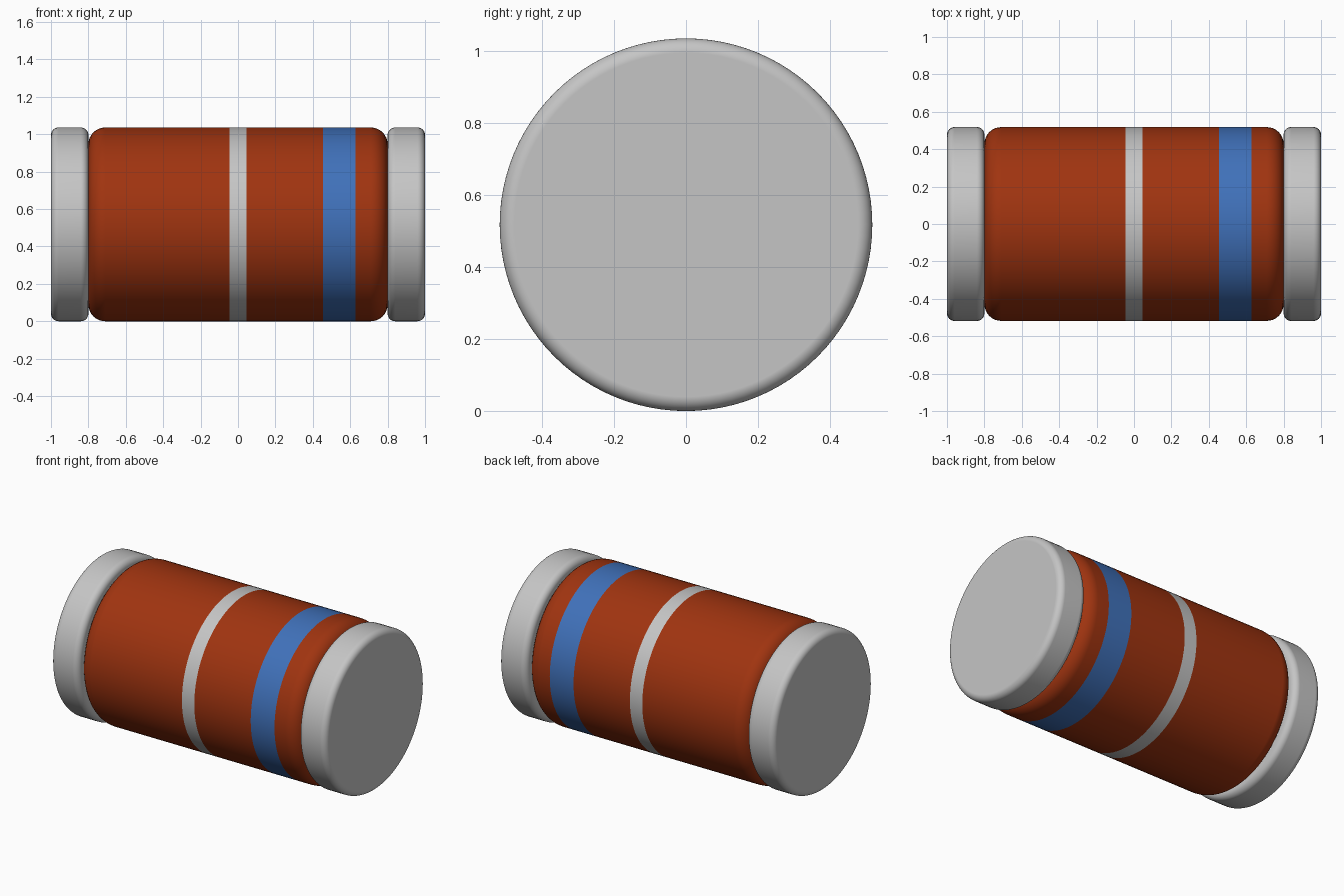
import bpy, bmesh, math

if "Cube" in bpy.data.objects:
    bpy.data.objects.remove(bpy.data.objects["Cube"], do_unlink=True)

RADIUS = 0.518
SIDES = 96


def material(name, rgb):
    m = bpy.data.materials.new(name)
    m.use_nodes = True
    m.diffuse_color = (*rgb, 1)
    bsdf = next(n for n in m.node_tree.nodes if n.type == 'BSDF_PRINCIPLED')
    bsdf.inputs["Base Color"].default_value = (*rgb, 1)
    return m


red = material("rust_red", (0.35, 0.034, 0.005))
silver = material("light_grey", (0.56, 0.56, 0.56))
blue = material("blue", (0.051, 0.165, 0.49))


def drum(name, x0, x1, fillet, mats, bands=()):
    """Solid drum along x with rounded rims; bands are (start, end, material slot)."""
    steps = 8
    arc = [(fillet * (1 - math.cos(a)), RADIUS - fillet * (1 - math.sin(a)))
           for a in (i * math.pi / 2 / steps for i in range(steps + 1))]
    profile = [(x0 + d, r) for d, r in arc]
    profile += [(x, RADIUS) for b in bands for x in b[:2]]
    profile += [(x1 - d, r) for d, r in reversed(arc)]

    bm = bmesh.new()
    rings = []
    for x, r in profile:
        rings.append([bm.verts.new((x, r * math.cos(t), RADIUS + r * math.sin(t)))
                      for t in (2 * math.pi * k / SIDES for k in range(SIDES))])
    for a, b in zip(rings, rings[1:]):
        for k in range(SIDES):
            n = (k + 1) % SIDES
            bm.faces.new((a[k], a[n], b[n], b[k]))
    bm.faces.new(rings[0])
    bm.faces.new(rings[-1])
    bmesh.ops.recalc_face_normals(bm, faces=bm.faces[:])

    # Painted rings chosen by position along the axis
    for f in bm.faces:
        x = f.calc_center_median().x
        for start, end, slot in bands:
            if start < x < end:
                f.material_index = slot

    mesh = bpy.data.meshes.new(name)
    bm.to_mesh(mesh)
    bm.free()
    for m in mats:
        mesh.materials.append(m)
    obj = bpy.data.objects.new(name, mesh)
    bpy.context.collection.objects.link(obj)

    bpy.ops.object.select_all(action='DESELECT')
    obj.select_set(True)
    bpy.context.view_layer.objects.active = obj
    bpy.ops.object.shade_smooth_by_angle(angle=math.radians(30))
    weighted = obj.modifiers.new("weighted_normals", 'WEIGHTED_NORMAL')
    weighted.keep_sharp = True
    return obj


# Banded body
drum("body", -0.8, 0.8, 0.09, [red, silver, blue],
     [(-0.045, 0.045, 1), (0.455, 0.628, 2)])

# Metal end caps
drum("right_end_cap", -1.0, -0.8, 0.04, [silver])
drum("left_end_cap", 0.8, 1.0, 0.04, [silver])
